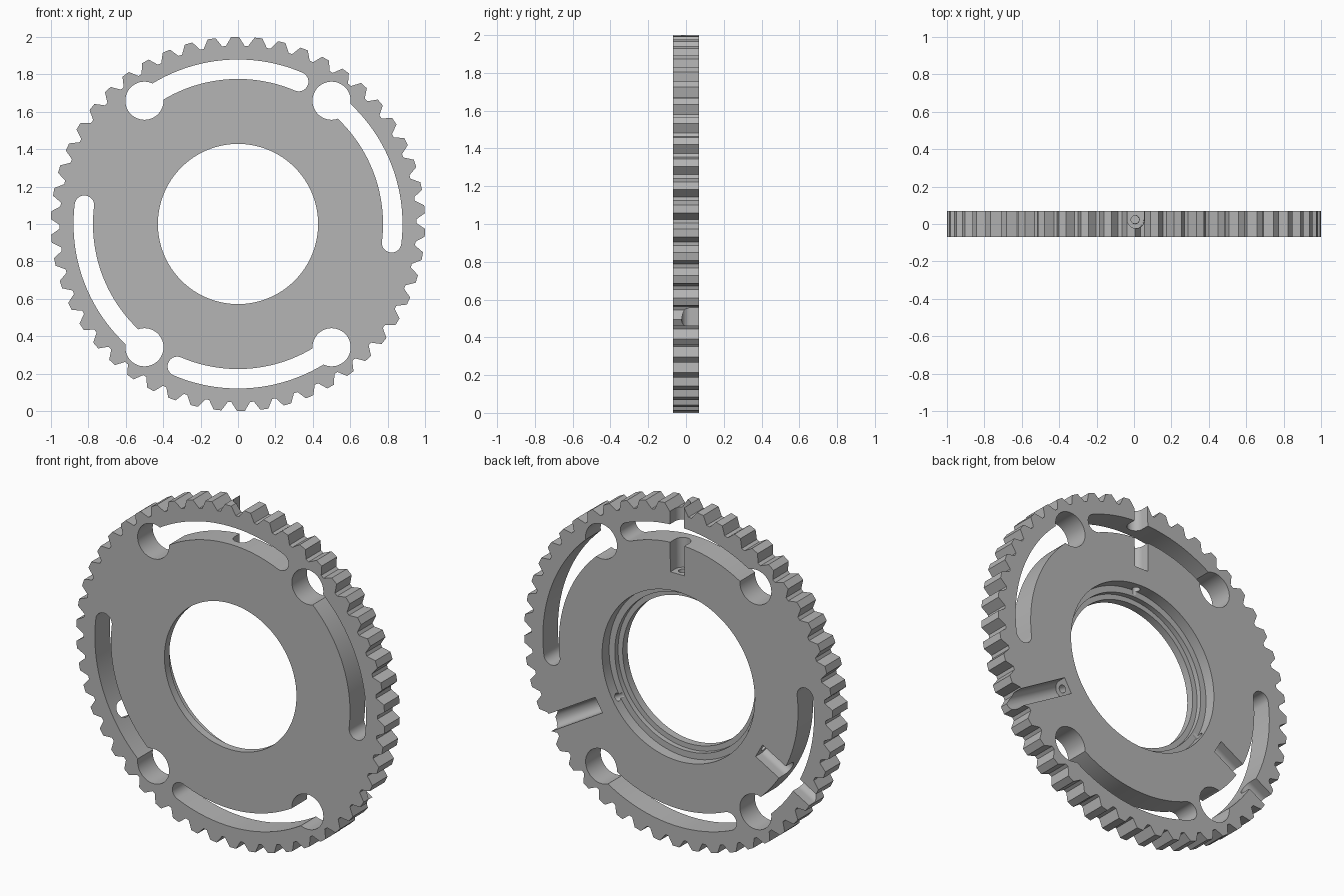
import bpy, bmesh
from math import sin, cos, pi, radians
from mathutils import Matrix, Vector

if "Cube" in bpy.data.objects:
    bpy.data.objects.remove(bpy.data.objects["Cube"])

HALF = 0.07      # half of the plate thickness
TEETH = 50
SLOT_R = 0.827   # radius on which the slots and holes sit
CENTRE = Matrix.Translation((0, 0, 1))

grey = bpy.data.materials.new("machined_grey")
grey.use_nodes = True
colour = (0.46, 0.46, 0.46, 1)
grey.diffuse_color = colour
grey.node_tree.nodes["Principled BSDF"].inputs["Base Color"].default_value = colour


def polar(r, deg):
    return r * cos(radians(deg)), r * sin(radians(deg))


def arc(cx, cy, r, start, end, n):
    """Points along an arc, angles in degrees."""
    steps = [start + (end - start) * i / n for i in range(n + 1)]
    return [(cx + r * cos(radians(a)), cy + r * sin(radians(a))) for a in steps]


def prism(name, outline, low, high, matrix):
    """Extrude a 2D outline along its local z axis."""
    bm = bmesh.new()
    face = bm.faces.new([bm.verts.new((x, y, low)) for x, y in outline])
    top = bmesh.ops.extrude_face_region(bm, geom=[face])["geom"]
    verts = [v for v in top if isinstance(v, bmesh.types.BMVert)]
    bmesh.ops.translate(bm, verts=verts, vec=(0, 0, high - low))
    bmesh.ops.recalc_face_normals(bm, faces=bm.faces)
    bm.transform(matrix)
    mesh = bpy.data.meshes.new(name)
    bm.to_mesh(mesh)
    bm.free()
    mesh.materials.append(grey)
    ob = bpy.data.objects.new(name, mesh)
    bpy.context.collection.objects.link(ob)
    return ob


def cut(target, cutter):
    """Subtract the cutter and discard it."""
    cutter.hide_render = True
    mod = target.modifiers.new("cut", "BOOLEAN")
    mod.operation = "DIFFERENCE"
    mod.solver = "EXACT"
    mod.object = cutter
    bpy.context.view_layer.objects.active = target
    bpy.ops.object.modifier_apply(modifier=mod.name)
    bpy.data.objects.remove(cutter)


# Outlines are drawn in x, z; local z then runs towards the front (-y)
UPRIGHT = CENTRE @ Matrix.Rotation(pi / 2, 4, "X")

# Toothed plate
rim = []
for i in range(TEETH):
    mid = 4.5 + i * 360 / TEETH
    rim += [polar(0.953, mid - 3.0), polar(1.0, mid - 1.2),
            polar(1.0, mid + 1.2), polar(0.953, mid + 3.0)]
plate = prism("toothed_plate", rim, -HALF, HALF, UPRIGHT)

# Stepped bore: open at the front, wider towards the back
for radius, front in ((0.428, 0.1), (0.458, 0.025), (0.495, -0.005)):
    ring = arc(0, 0, radius, 0, 360, 128)[:-1]
    cut(plate, prism("bore_cutter", ring, -0.1, front, UPRIGHT))

# Four keyhole slots: a round hole leading clockwise into a curved slot
for start, end in ((127.2, 66.9), (52.8, -7), (-52.8, -113.1), (-127.2, -187)):
    x0, y0 = polar(SLOT_R, start)
    x1, y1 = polar(SLOT_R, end)
    slot = (arc(0, 0, SLOT_R + 0.052, start, end, 40)
            + arc(x1, y1, 0.052, end, end - 180, 14)[1:-1]
            + arc(0, 0, SLOT_R - 0.052, end, start, 40))
    cut(plate, prism("slot_cutter", slot, -0.1, 0.1, UPRIGHT))
    hole = arc(x0, y0, 0.102, 0, 360, 48)[:-1]
    cut(plate, prism("hole_cutter", hole, -0.1, 0.1, UPRIGHT))

# Three radial screw channels, open at the back, with a small hole to the bore
for turn in (0.6, 120.6, 240.6):
    spin = CENTRE @ Matrix.Rotation(radians(turn), 4, "Y")
    channel = [(0.046, 0.1), (-0.046, 0.1)] + arc(0, 0.023, 0.046, 180, 360, 20)
    cut(plate, prism("channel_cutter", channel, 0.6, 1.1, spin))
    screw = arc(0, 0.023, 0.022, 0, 360, 24)[:-1]
    cut(plate, prism("screw_hole_cutter", screw, 0.47, 0.65, spin))

# Smooth the round walls, keep the edges crisp
bpy.ops.object.select_all(action="DESELECT")
plate.select_set(True)
bpy.context.view_layer.objects.active = plate
bpy.ops.object.shade_smooth_by_angle(angle=radians(25))
